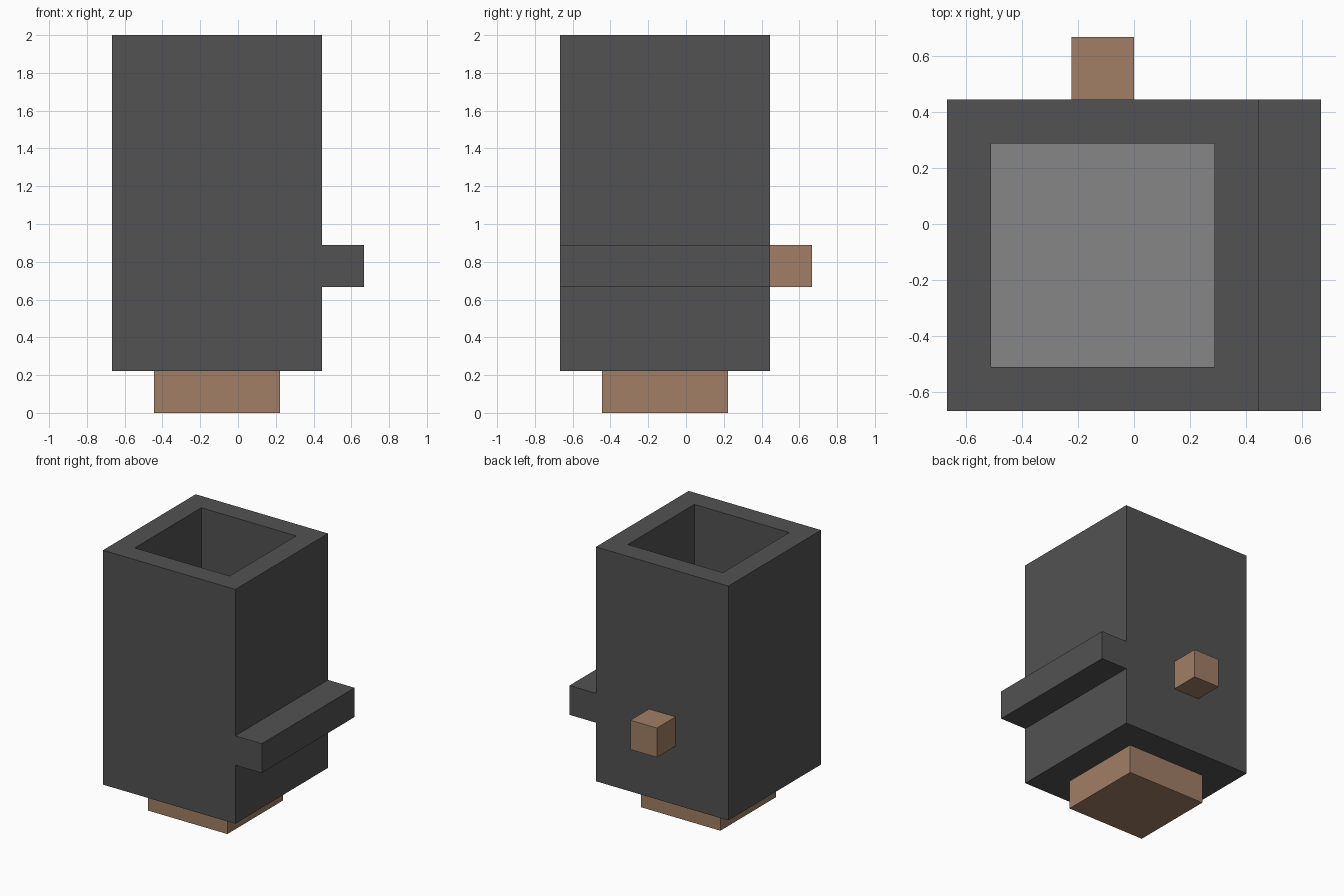
import bpy
import bmesh
from mathutils import Matrix, Vector

cube = bpy.data.objects.get("Cube")
if cube:
    bpy.data.objects.remove(cube, do_unlink=True)

U = 2 / 9  # size of one block


def material(name, colour):
    mat = bpy.data.materials.new(name)
    mat.use_nodes = True
    mat.diffuse_color = (*colour, 1)
    mat.node_tree.nodes["Principled BSDF"].inputs["Base Color"].default_value = (*colour, 1)
    return mat


dark_grey = material("dark grey", (0.084, 0.084, 0.084))
light_grey = material("light grey", (0.24, 0.24, 0.24))
brown = material("brown", (0.356, 0.212, 0.133))


def box(name, low, high, mats, well_depth=0):
    """Box between two corners given in blocks, with an optional well in its top."""
    low, high = Vector(low) * U, Vector(high) * U
    bm = bmesh.new()
    bmesh.ops.create_cube(bm, size=1, matrix=Matrix.Translation((low + high) / 2)
                          @ Matrix.Diagonal((*(high - low), 1)))
    if well_depth:
        bm.normal_update()
        top = max(bm.faces, key=lambda f: f.normal.z)
        bmesh.ops.inset_region(bm, faces=[top], thickness=U)
        walls = bmesh.ops.extrude_discrete_faces(bm, faces=[top])
        floor = walls["faces"][0]
        bmesh.ops.translate(bm, verts=floor.verts, vec=(0, 0, -well_depth * U))
        floor.material_index = 1
    mesh = bpy.data.meshes.new(name)
    bm.to_mesh(mesh)
    bm.free()
    for mat in mats:
        mesh.materials.append(mat)
    obj = bpy.data.objects.new(name, mesh)
    bpy.context.collection.objects.link(obj)
    return obj


# Hollow body with a light floor inside
box("body", (-3, -3, 1), (2, 2, 9), [dark_grey, light_grey], well_depth=7)
# Ledge along the left side
box("side_ledge", (2, -3, 3), (3, 2, 4), [dark_grey])
# Foot below and peg at the back
box("foot", (-2, -2, 0), (1, 1, 1), [brown])
box("back_peg", (-1, 2, 3), (0, 3, 4), [brown])
